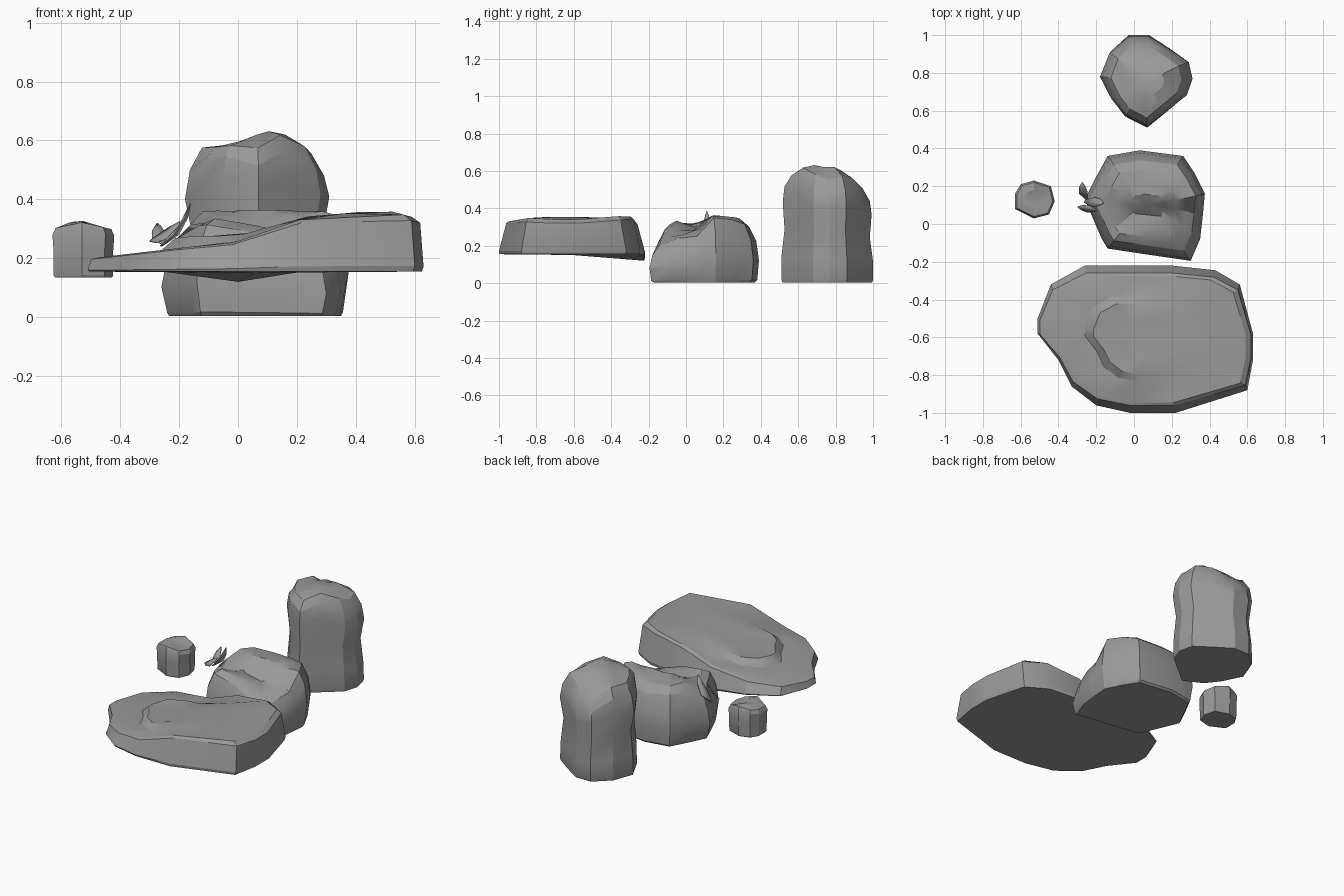
import bpy
import math
from mathutils import Vector

cube = bpy.data.objects.get("Cube")
if cube:
    bpy.data.objects.remove(cube)

stone = bpy.data.materials.new("grey stone")
stone.use_nodes = True
GREY = (0.32, 0.32, 0.32, 1)
stone.diffuse_color = GREY
stone.node_tree.nodes["Principled BSDF"].inputs["Base Color"].default_value = GREY


def clamp(value):
    return max(0.0, min(1.0, value))


def ramp(value, *stops):
    """Piecewise linear height along one axis."""
    if value <= stops[0][0]:
        return stops[0][1]
    for (start, low), (end, high) in zip(stops, stops[1:]):
        if value <= end:
            return low + (high - low) * (value - start) / (end - start)
    return stops[-1][1]


def finish(name, verts, faces, angle):
    mesh = bpy.data.meshes.new(name)
    mesh.from_pydata(verts, [], faces)
    mesh.materials.append(stone)
    obj = bpy.data.objects.new(name, mesh)
    bpy.context.collection.objects.link(obj)
    bpy.ops.object.select_all(action='DESELECT')
    obj.select_set(True)
    bpy.context.view_layer.objects.active = obj
    bpy.ops.object.shade_smooth_by_angle(angle=math.radians(angle))
    return obj


def rock(name, outline, center, levels, bottom, top):
    """Loft a plan outline through levels of (rise, scale x, scale y, lift)."""
    cx, cy = center
    count = len(outline)
    verts, faces = [], []

    def point(x, y, rise, lift):
        low = bottom(x, y)
        return (x, y, low + rise * (top(x, y) - low) + lift * clamp((0.25 - x) / 0.4))

    for rise, sx, sy, lift in levels:
        for x, y in outline:
            verts.append(point(cx + (x - cx) * sx, cy + (y - cy) * sy, rise, lift))
    for ring in range(len(levels) - 1):
        for i in range(count):
            j = (i + 1) % count
            a, b = ring * count, (ring + 1) * count
            faces.append((a + i, a + j, b + j, b + i))
    # close the underside and the crown with fans
    for start, rise, lift, flip in ((0, 0, 0, True),
                                    (len(verts) - count, 1, levels[-1][3], False)):
        hub = len(verts)
        verts.append(point(cx, cy, rise, lift))
        for i in range(count):
            pair = (start + i, start + (i + 1) % count)
            faces.append((*(reversed(pair) if flip else pair), hub))
    return finish(name, verts, faces, 25)


# Broad slab with a sloping top and a low raised terrace
rock("flat_slab",
     [(-.51, -.5), (-.51, -.58), (-.4, -.72), (-.33, -.86), (-.2, -.96), (-.02, -1),
      (.22, -1), (.6, -.88), (.63, -.72), (.63, -.58), (.56, -.32), (.43, -.245),
      (.2, -.22), (0, -.22), (-.26, -.22), (-.44, -.32)],
     (.06, -.61),
     [(0, .99, .99, 0), (.1, 1, 1, 0), (.93, .98, .9, 0), (1, .93, .86, 0),
      (1, .56, .58, 0), (1, .48, .48, .035), (1, .25, .25, .025)],
     lambda x, y: .155 - .035 * clamp((y + .65) / .25) * clamp(1 - abs(x) / .22),
     lambda x, y: ramp(x, (-.5, .2), (-.2, .235), (0, .255), (.24, .342), (.5, .365), (.63, .33)))


# Middle boulder with ridges running across its top
def ridge_height(x, y):
    height = ramp(y, (-.12, .32), (-.05, .335), (.05, .295), (.14, .365), (.28, .35), (.36, .3))
    height -= .14 * clamp(x / .33) * clamp((.15 - y) / .3)
    return height - .11 * clamp((-.12 - x) / .13)


rock("ridged_boulder",
     [(-.26, .13), (-.17, -.08), (-.14, -.13), (.06, -.16), (.3, -.195), (.35, -.08),
      (.365, .05), (.375, .16), (.32, .27), (.26, .36), (.03, .39), (-.14, .36), (-.2, .25)],
     (.07, .1),
     [(0, .92, .93, 0), (.04, .94, .97, 0), (.4, 1, 1, 0), (.75, .95, .95, 0),
      (.96, .84, .82, 0), (1, .7, .65, 0), (1, .5, .45, 0), (1, .3, .2, 0)],
     lambda x, y: .005, ridge_height)


# Tall standing stone with a pinched waist and rounded crown
def crown_height(x, y):
    across = ramp(x, (-.18, .5), (-.14, .575), (-.03, .58), (.1, .635), (.2, .61), (.29, .51))
    along = ramp(y, (.5, .53), (.57, .58), (.65, .635), (.8, .62), (.88, .57), (1, .45))
    return min(across, along)


rock("tall_stone",
     [(-.18, .78), (-.12, .66), (-.05, .57), (.07, .51), (.17, .59), (.28, .68),
      (.31, .77), (.29, .86), (.19, .93), (.08, 1), (-.03, 1), (-.13, .91)],
     (.06, .75),
     [(0, .96, .98, 0), (.03, .98, 1, 0), (.25, .96, 1, 0), (.52, .9, .93, 0),
      (.8, 1, .97, 0), (.94, .93, .93, 0), (1, .76, .78, 0), (1, .4, .4, 0)],
     lambda x, y: .005, crown_height)


# Small chipped stone, dished on one side
def chip_height(x, y):
    dish = clamp(1 - math.hypot(x + .49, y - .13) / .06)
    return ramp(x, (-.63, .305), (-.54, .33), (-.42, .302)) - .03 * dish


rock("small_stone",
     [(-.63, .16), (-.63, .08), (-.53, .03), (-.45, .05), (-.42, .12), (-.44, .2),
      (-.53, .23), (-.6, .21)],
     (-.525, .13),
     [(0, .92, .92, 0), (.04, .96, .96, 0), (.5, .96, 1, 0), (.85, 1, 1, 0),
      (.97, .9, .9, 0), (1, .5, .5, 0)],
     lambda x, y: .135, chip_height)


# Thin curled leaves at the boulder's side
def leaf(name, root, tip, side, bend):
    root, tip, side, bend = map(Vector, (root, tip, side, bend))
    verts = []
    for t, width in ((0, .3), (.4, 1), (.75, .7), (1, .05)):
        spine = root.lerp(tip, t) + bend * math.sin(math.pi * t)
        verts += [spine - side * width, spine + side * width]
    faces = [(i, i + 1, i + 3, i + 2) for i in range(0, 6, 2)]
    obj = finish(name, verts, faces, 30)
    thick = obj.modifiers.new("thickness", 'SOLIDIFY')
    thick.thickness = .004


leaf("long_leaf", (-.26, .12, .24), (-.16, .11, .385), (.01, .025, 0), (.01, 0, -.02))
leaf("back_leaf", (-.25, .13, .25), (-.275, .22, .32), (.022, .005, .01), (-.01, 0, 0))
leaf("front_leaf", (-.2, .07, .32), (-.3, .09, .26), (.005, .018, .02), (0, 0, -.01))
